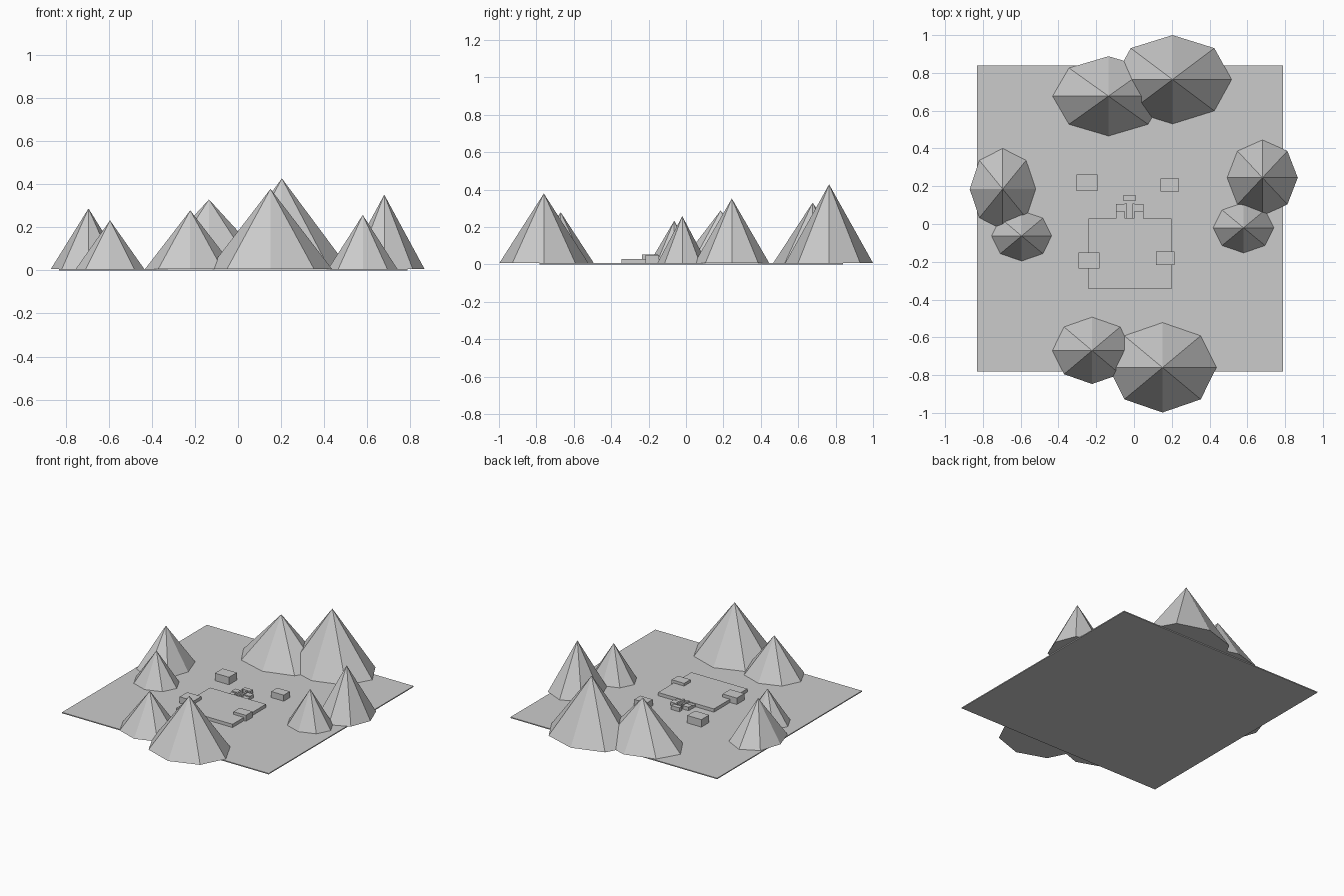
import bpy, bmesh
from mathutils import Matrix

if "Cube" in bpy.data.objects:
    bpy.data.objects.remove(bpy.data.objects["Cube"])

GROUND = 0.007


def finish(name, bm):
    mesh = bpy.data.meshes.new(name)
    bm.to_mesh(mesh)
    bm.free()
    obj = bpy.data.objects.new(name, mesh)
    bpy.context.collection.objects.link(obj)
    return obj


def box(name, x0, x1, y0, y1, z0, z1):
    bm = bmesh.new()
    mat = (Matrix.Translation(((x0 + x1) / 2, (y0 + y1) / 2, (z0 + z1) / 2))
           @ Matrix.Diagonal((x1 - x0, y1 - y0, z1 - z0, 1)))
    bmesh.ops.create_cube(bm, size=1, matrix=mat)
    return finish(name, bm)


def mountain(name, x, y, rx, ry, top):
    h = top - GROUND
    bm = bmesh.new()
    mat = Matrix.Translation((x, y, GROUND + h / 2)) @ Matrix.Diagonal((rx, ry, h, 1))
    bmesh.ops.create_cone(bm, cap_ends=True, segments=8, radius1=1, radius2=0,
                          depth=1, matrix=mat)
    bmesh.ops.remove_doubles(bm, verts=bm.verts, dist=1e-5)
    return finish(name, bm)


# Flat square ground slab
box("ground_slab", -0.832, 0.788, -0.782, 0.84, 0, GROUND)

# Eight-sided mountains in pairs on each side
for name, *dims in [
    ("mountain_left_tall", -0.695, 0.185, 0.175, 0.215, 0.288),
    ("mountain_left_low", -0.595, -0.063, 0.159, 0.133, 0.233),
    ("mountain_right_tall", 0.68, 0.245, 0.187, 0.2, 0.352),
    ("mountain_right_low", 0.58, -0.02, 0.161, 0.133, 0.258),
    ("mountain_back_left", -0.135, 0.677, 0.296, 0.211, 0.33),
    ("mountain_back_right", 0.204, 0.765, 0.313, 0.235, 0.428),
    ("mountain_front_left", -0.222, -0.67, 0.21, 0.177, 0.279),
    ("mountain_front_right", 0.151, -0.76, 0.286, 0.238, 0.379),
]:
    mountain(name, *dims)

# Central platform and outlying huts
box("platform", -0.24, 0.198, -0.344, 0.03, GROUND, 0.03)
for name, x0, x1, y0, y1, z1 in [
    ("hut_front_left", -0.293, -0.182, -0.235, -0.15, 0.052),
    ("hut_front_right", 0.116, 0.214, -0.217, -0.145, 0.049),
    ("hut_back_left", -0.304, -0.193, 0.175, 0.262, 0.06),
    ("hut_back_right", 0.14, 0.238, 0.172, 0.24, 0.05),
]:
    box(name, x0, x1, y0, y1, GROUND, z1)

# Entrance behind the platform: mirrored stepped wings and rails, small gatehouse
CX = -0.023
for side, s in (("left", -1), ("right", 1)):
    for name, a, b, y0, y1, z1 in [
        ("lower_wing", 0.026, 0.073, 0.03, 0.065, 0.024),
        ("upper_wing", 0.026, 0.072, 0.065, 0.106, 0.032),
        ("rail", 0.014, 0.026, 0.03, 0.108, 0.038),
    ]:
        xs = sorted((CX + s * a, CX + s * b))
        box(f"{name}_{side}", *xs, y0, y1, GROUND, z1)
box("gatehouse", -0.055, 0.009, 0.122, 0.153, GROUND, 0.035)
